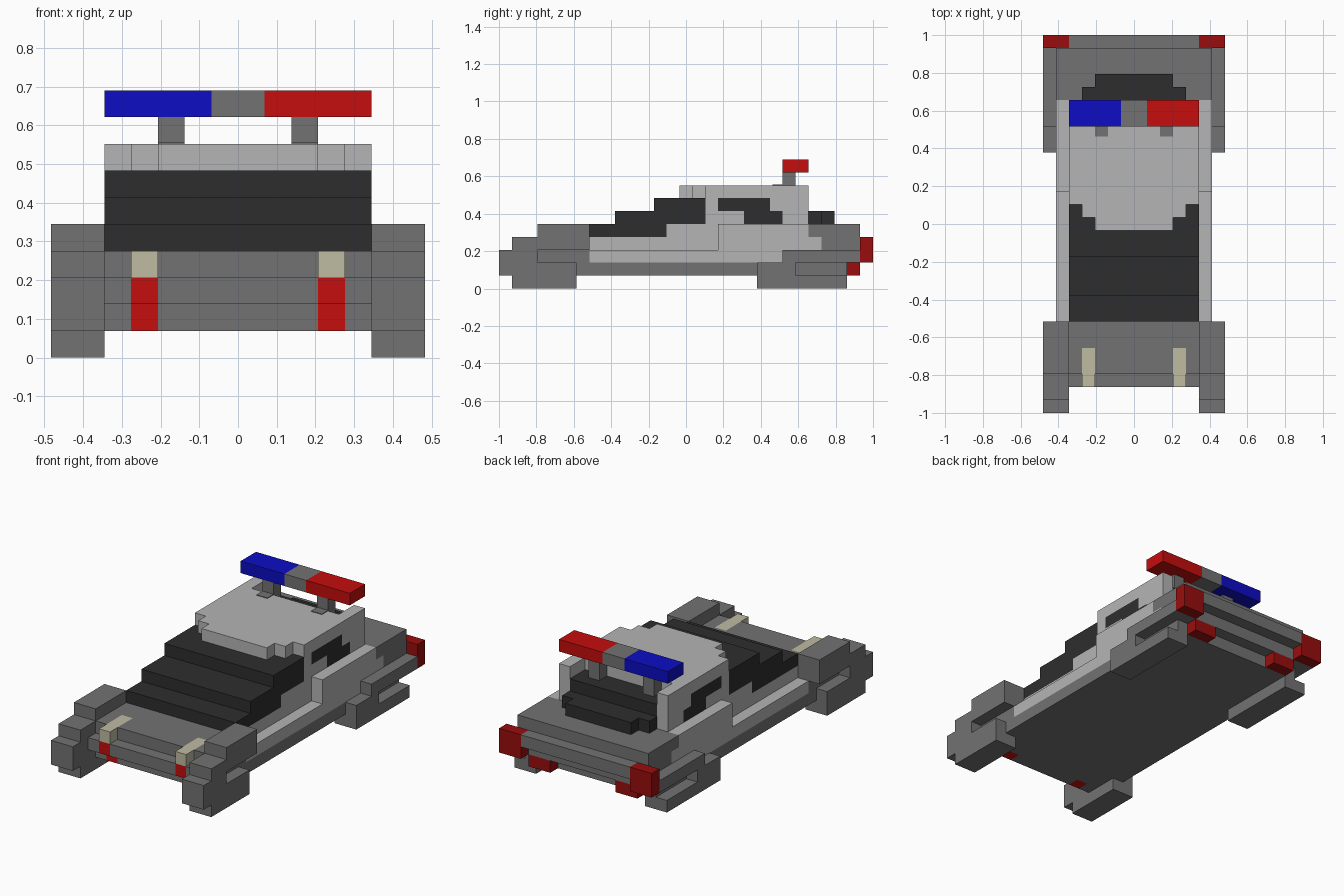
import bpy, bmesh
from mathutils import Vector

cube = bpy.data.objects.get("Cube")
if cube:
    bpy.data.objects.remove(cube, do_unlink=True)

U = 2 / 29  # size of one block


def material(name, rgb):
    m = bpy.data.materials.new(name)
    m.use_nodes = True
    m.diffuse_color = (*rgb, 1)
    bsdf = next(n for n in m.node_tree.nodes if n.type == 'BSDF_PRINCIPLED')
    bsdf.inputs["Base Color"].default_value = (*rgb, 1)
    return m


grey = material("mid grey", (0.17, 0.17, 0.17))
light = material("light grey", (0.46, 0.46, 0.46))
dark = material("dark glass", (0.027, 0.027, 0.027))
red = material("bright red", (0.56, 0.004, 0.004))
blue = material("blue", (0.004, 0.004, 0.56))
beige = material("beige", (0.52, 0.50, 0.36))
tail_red = material("dark red", (0.32, 0.004, 0.004))


def part(name, mat, boxes, mirror=False):
    """Boxes are (x0, x1, y0, y1, z0, z1) in blocks; y counts from the front."""
    bm = bmesh.new()
    if mirror:
        boxes = boxes + [(-b[1], -b[0], *b[2:]) for b in boxes]
    for x0, x1, y0, y1, z0, z1 in boxes:
        lo = Vector((x0, y0 - 14.5, z0)) * U
        hi = Vector((x1, y1 - 14.5, z1)) * U
        for v in bmesh.ops.create_cube(bm, size=1)["verts"]:
            v.co = Vector([(lo[i] + hi[i]) / 2 + v.co[i] * (hi[i] - lo[i]) for i in range(3)])
    mesh = bpy.data.meshes.new(name)
    bm.to_mesh(mesh)
    bm.free()
    mesh.materials.append(mat)
    obj = bpy.data.objects.new(name, mesh)
    bpy.context.collection.objects.link(obj)
    return obj


# Lower body
part("chassis", grey, [(-6, 6, 7, 27, 1, 2)])
part("side_sill", light, [(-6, 6, 7, 22, 2, 3)])
part("side_panel", light, [(-5, 5, 7, 17, 3, 4), (-6, 6, 17, 25, 3, 4)])
part("rear_shoulder", light, [(5, 6, 17, 24, 4, 5)], True)

# Nose, split around the lamps
part("nose_centre", grey, [(-3, 3, 3, 7, 1, 2), (-3, 3, 2, 7, 2, 3), (-3, 3, 3, 7, 3, 4)])
part("nose_sides", grey, [(4, 5, 3, 7, 1, 2), (4, 5, 2, 7, 2, 3), (4, 5, 3, 7, 3, 4),
                          (3, 4, 4, 7, 1, 2), (3, 4, 3, 7, 2, 3), (3, 4, 5, 7, 3, 4)], True)
part("headlights", beige, [(3, 4, 2, 5, 3, 4)], True)
part("front_markers", red, [(3, 4, 2, 3, 2, 3), (3, 4, 3, 4, 1, 2)], True)

# Fenders and feet
part("front_fenders", grey, [(5, 7, 1, 6, 0, 1), (5, 7, 0, 6, 1, 2), (5, 7, 0, 3, 2, 3),
                             (5, 6, 3, 7, 1, 3), (5, 7, 1, 7, 3, 4), (5, 7, 3, 7, 4, 5)], True)
part("rear_fenders", grey, [(5, 7, 20, 27, 0, 1), (6, 7, 20, 23, 1, 2), (6, 7, 22, 28, 2, 3)], True)

# Tail
part("trunk", grey, [(-6, 6, 22, 28, 2, 3), (-6, 6, 25, 28, 3, 4), (-6, 6, 24, 28, 4, 5)])
part("rear_bumper", grey, [(-5, 5, 28, 29, 3, 4)])
part("tail_lights", tail_red, [(5, 7, 28, 29, 2, 4), (3, 5, 27, 28, 1, 2)], True)

# Cabin
part("windshield", dark, [(-5, 5, 7, 13, 4, 5), (-5, 5, 9, 16, 5, 6), (-5, 5, 12, 16, 6, 7)])
part("cabin_base", light, [(-5, 5, 13, 24, 4, 5)])
part("cabin_core", dark, [(-4, 4, 16, 24, 5, 7)])
part("rear_window", dark, [(-4, 4, 24, 25, 5, 6), (-3, 3, 25, 26, 5, 6)])
part("pillars", light, [(4, 5, 16, 17, 5, 7), (4, 5, 17, 19, 5, 6), (4, 5, 22, 24, 5, 6),
                        (4, 5, 21, 24, 6, 7), (4, 5, 22, 24, 7, 8)], True)
part("side_windows", dark, [(4, 5, 17, 21, 6, 7), (4, 5, 19, 22, 5, 6)], True)
part("roof", light, [(-3, 3, 14, 15, 7, 8), (-4, 4, 15, 16, 7, 8), (-5, 5, 16, 22, 7, 8)])

# Light bar on two posts
part("bar_posts", grey, [(2, 3, 22, 23, 7, 9), (2, 3, 21.2, 22, 8, 8.05)], True)
part("bar_centre", grey, [(-1, 1, 22, 24, 9, 10)])
part("bar_blue", blue, [(-5, -1, 22, 24, 9, 10)])
part("bar_red", red, [(1, 5, 22, 24, 9, 10)])
